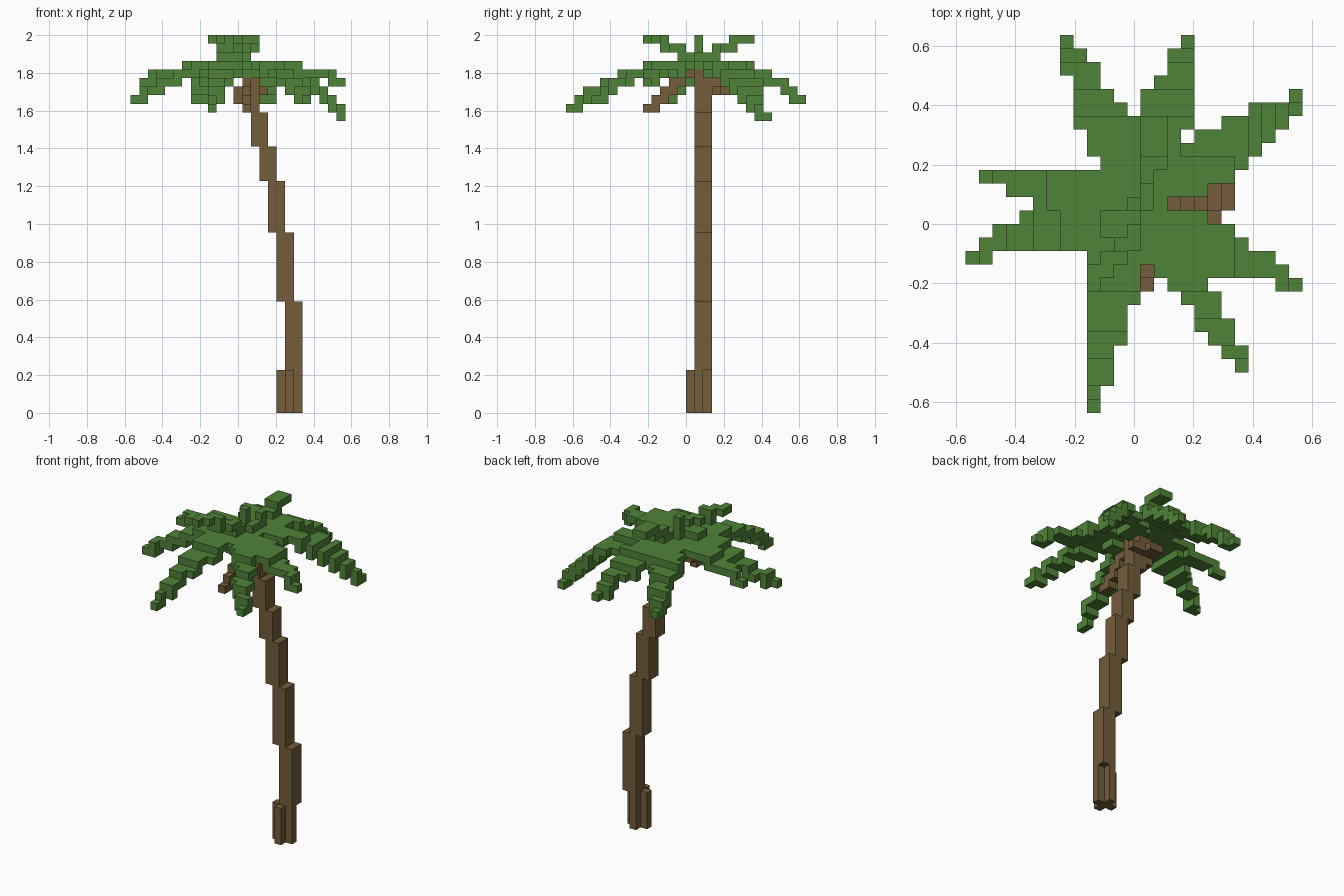
import bpy, bmesh, math

cube = bpy.data.objects.get("Cube")
if cube:
    bpy.data.objects.remove(cube, do_unlink=True)

V = 2 / 44                 # block size
NX, NY = 25, 28            # footprint in blocks
CROWN = 40                 # layer of the flat crown


def material(name, rgb):
    m = bpy.data.materials.new(name)
    m.use_nodes = True
    m.diffuse_color = (*rgb, 1)
    bsdf = m.node_tree.nodes["Principled BSDF"]
    bsdf.inputs["Base Color"].default_value = (*rgb, 1)
    bsdf.inputs["Roughness"].default_value = 0.9
    return m


BARK = material("bark brown", (0.172, 0.107, 0.044))
LEAF = material("leaf green", (0.080, 0.225, 0.040))


def slab(x0, x1, y0, y1, z0, z1=None):
    """All blocks in an inclusive range, one layer thick unless z1 is given."""
    z1 = z0 if z1 is None else z1
    return {(x, y, z) for x in range(x0, x1 + 1)
            for y in range(y0, y1 + 1) for z in range(z0, z1 + 1)}


def droop(axis, start, end, low, high, tip, z_tip, z_root=CROWN):
    """Branch running along an axis, narrowing from low..high to tip and
    sinking in steps, each step overlapping the one above."""
    count = abs(end - start)
    step = 1 if end > start else -1
    top, bottom = z_root - 0.1, z_tip + 0.3

    def layer(i):
        return round(top - (top - bottom) * min(i / count, 1) ** 1.5)

    blocks = set()
    for i in range(count + 1):
        t = i / count
        a = start + i * step
        b0 = round(low + (tip - low) * t)
        b1 = round(high + (tip - high) * t)
        if axis == "x":
            blocks |= slab(a, a, b0, b1, layer(i + 1), layer(i))
        else:
            blocks |= slab(b0, b1, a, a, layer(i + 1), layer(i))
    return blocks


def upright(x, y, dx, dy):
    """Short leaf rising one step as it leaves the crown."""
    blocks = set()
    for z, run in ((CROWN + 2, range(3)), (CROWN + 3, range(2, 5))):
        for s in run:
            px = x + dx * s
            blocks |= slab(math.floor(px), math.ceil(px), y + dy * s, y + dy * s, z)
    return blocks


# Trunk: cross-shaped foot, then sections each shifted one block sideways
trunk = slab(17, 19, 15, 15, 0, 4) | slab(18, 18, 14, 16, 0, 4)
joints = [5, 13, 21, 27, 31, 35, 40]
for i, (z0, z1) in enumerate(zip(joints, joints[1:])):
    trunk |= slab(18 - i, 19 - i, 15, 16, z0, z1 - 1)

# Flat heart of the crown with leaf roots above and below
crown = (slab(10, 14, 11, 20, CROWN) | slab(9, 15, 19, 20, CROWN)
         | slab(14, 16, 10, 14, CROWN) | slab(9, 12, 10, 11, CROWN)
         | slab(14, 17, 16, 16, CROWN) | slab(15, 19, 17, 18, CROWN)
         | slab(17, 18, 19, 20, CROWN - 1) | slab(15, 16, 19, 19, CROWN - 1)
         | slab(12, 15, 12, 13, CROWN - 1) | slab(14, 16, 16, 18, CROWN - 1)
         | slab(10, 12, 13, 14, CROWN + 1) | slab(13, 13, 15, 17, CROWN + 1))

parts = [
    ("trunk", BARK, trunk),
    # Bare stems under the crown
    ("front_stem", BARK, droop("y", 14, 9, 13, 13, 13, 35, CROWN - 1)),
    ("back_stem", BARK, slab(12, 15, 17, 17, 37) | slab(12, 13, 18, 18, 37)
     | slab(13, 14, 17, 17, 38)),
    ("right_stem", BARK, slab(12, 12, 15, 16, 36, 37)),
    # Crown and short upright leaves
    ("crown_centre", LEAF, crown),
    ("upright_shoot", LEAF, slab(12, 12, 15, 15, CROWN + 1, CROWN + 3)),
    ("upright_leaf_back", LEAF, upright(13, 17, 0.2, 1)),
    ("upright_leaf_front", LEAF, upright(12, 13, -0.75, -1)),
    # Long drooping fronds
    ("frond_right_back", LEAF, droop("x", 9, 1, 13.9, 17, 17, 38)),
    ("frond_right_front", LEAF, droop("x", 9, 0, 12, 17, 11.4, 36)),
    ("frond_back_right", LEAF, droop("y", 21, 27, 8.04, 11.6, 7, 36, 39.8)),
    ("frond_back_left", LEAF, droop("y", 21, 27, 12, 16, 16, 36, 39.8)),
    ("frond_left_back", LEAF, droop("x", 19, 24, 17.1, 20.9, 22.45, 35, 39.4)
     | slab(24, 24, 22, 23, 34)),
    ("frond_left_front", LEAF, droop("x", 17, 24, 10.2, 14, 9.3, 38)),
    ("frond_front_left", LEAF, droop("y", 10, 3, 14, 17, 20, 36)),
    ("frond_front_right", LEAF, droop("y", 10, 0, 9, 12.4, 9, 35)),
]

# Give every block to the first part that uses it
filled = set()
cells = {}
for name, mat, blocks in parts:
    cells[name] = blocks - filled
    filled |= blocks


def build(name, mat, own):
    """Mesh the exposed block sides and merge them into flat faces."""
    bm = bmesh.new()
    for c in sorted(own):
        for axis in range(3):
            for side in (0, 1):
                n = list(c)
                n[axis] += 2 * side - 1
                if tuple(n) in filled:
                    continue
                ring = [(0, 0), (1, 0), (1, 1), (0, 1)]
                verts = []
                for u, w in (ring if side else ring[::-1]):
                    p = list(c)
                    p[axis] += side
                    p[(axis + 1) % 3] += u
                    p[(axis + 2) % 3] += w
                    verts.append(bm.verts.new(((p[0] - NX / 2) * V,
                                               (p[1] - NY / 2) * V, p[2] * V)))
                bm.faces.new(verts)
    bmesh.ops.remove_doubles(bm, verts=bm.verts, dist=V * 0.01)
    bmesh.ops.dissolve_limit(bm, angle_limit=math.radians(1),
                             verts=bm.verts, edges=bm.edges)
    mesh = bpy.data.meshes.new(name)
    bm.to_mesh(mesh)
    bm.free()
    mesh.materials.append(mat)
    bpy.context.collection.objects.link(bpy.data.objects.new(name, mesh))


for name, mat, _ in parts:
    build(name, mat, cells[name])
